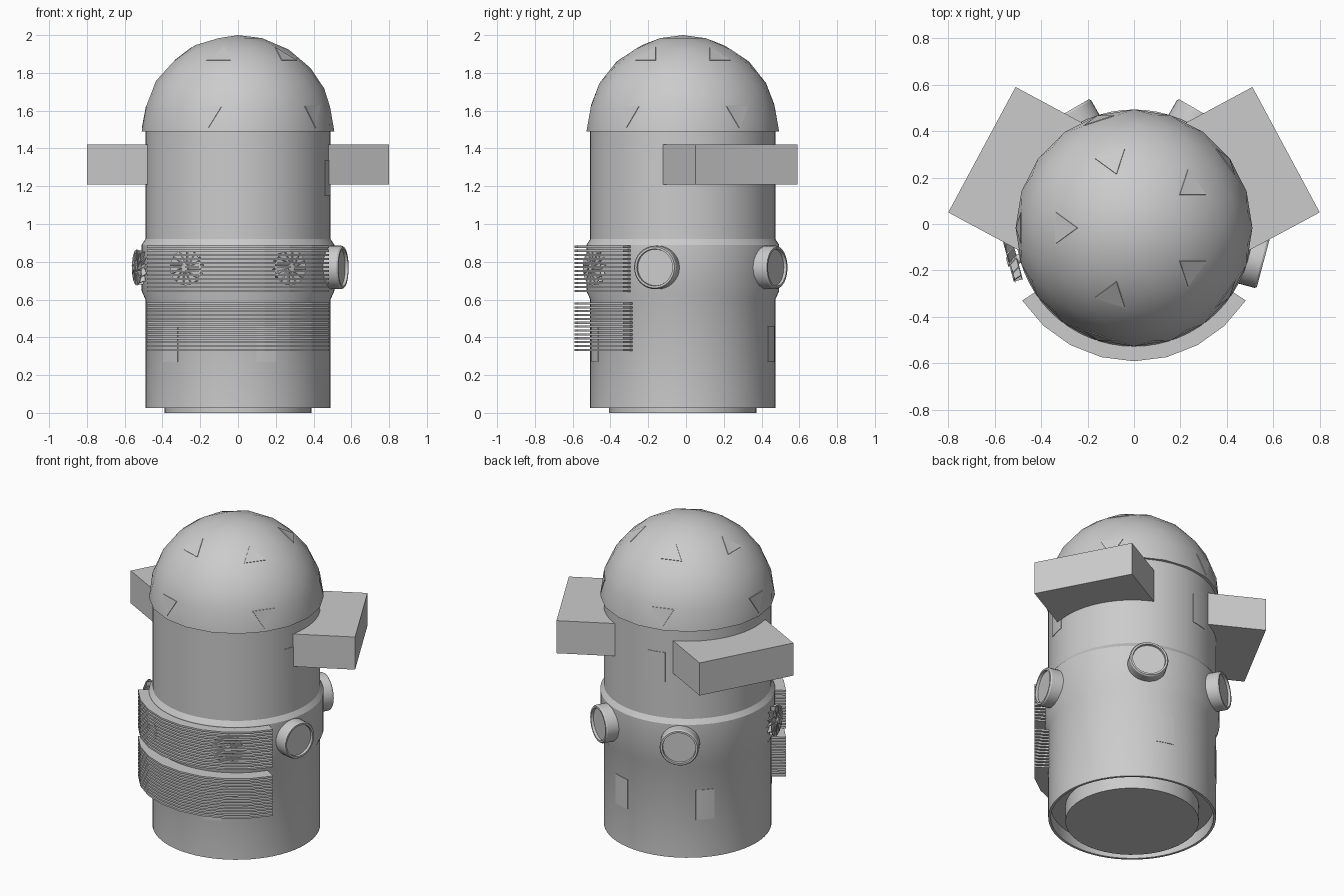
import bpy, bmesh
from math import sin, cos, pi, radians, asin
from mathutils import Matrix, Vector

if "Cube" in bpy.data.objects:
    bpy.data.objects.remove(bpy.data.objects["Cube"])

CY = -0.017  # y of the tower axis


def finish(bm, name, smooth=True, recalc=True):
    if recalc:
        bmesh.ops.recalc_face_normals(bm, faces=bm.faces)
    me = bpy.data.meshes.new(name)
    bm.to_mesh(me)
    bm.free()
    ob = bpy.data.objects.new(name, me)
    bpy.context.collection.objects.link(ob)
    if smooth:
        bpy.ops.object.select_all(action='DESELECT')
        ob.select_set(True)
        bpy.context.view_layer.objects.active = ob
        bpy.ops.object.shade_smooth_by_angle(angle=radians(30))
    return ob


def lathe(name, profile, mat, segs):
    """Revolve (radius, height) points around local z; close the ends at the axis."""
    bm = bmesh.new()
    rings = []
    for r, h in profile:
        if r == 0:
            rings.append([bm.verts.new((0, 0, h))] * segs)
        else:
            rings.append([bm.verts.new((r * cos(2 * pi * i / segs), r * sin(2 * pi * i / segs), h))
                          for i in range(segs)])
    for a, b in zip(rings, rings[1:]):
        for i in range(segs):
            j = (i + 1) % segs
            bm.faces.new(list(dict.fromkeys((a[i], a[j], b[j], b[i]))))
    bm.transform(mat)
    return finish(bm, name)


def arc_block(bm, r0, r1, a0, a1, z0, z1, segs):
    """Curved bar around the tower axis, angles in degrees."""
    rows = []
    for i in range(segs + 1):
        a = radians(a0 + (a1 - a0) * i / segs)
        rows.append([bm.verts.new((r * cos(a), CY + r * sin(a), z))
                     for r, z in ((r0, z0), (r1, z0), (r1, z1), (r0, z1))])
    for p, q in zip(rows, rows[1:]):
        for k in range(4):
            m = (k + 1) % 4
            bm.faces.new((p[k], p[m], q[m], q[k]))
    bm.faces.new(rows[0])
    bm.faces.new(rows[-1])


def radial(angle, z, dist=0.0):
    """Frame whose local z points outward from the tower at the given angle."""
    a = radians(angle)
    out = Matrix.Rotation(a, 4, 'Z') @ Matrix.Rotation(pi / 2, 4, 'Y')
    return Matrix.Translation((dist * cos(a), CY + dist * sin(a), z)) @ out


AXIS = Matrix.Translation((0, CY, 0))

# Tower wall with raised band and recessed underside, plus base plinth
lathe("tower_body", [(0, 0.10), (0.475, 0.10), (0.475, 0.025), (0.49, 0.025), (0.49, 0.60),
                     (0.51, 0.645), (0.51, 0.89), (0.49, 0.92), (0.49, 1.50), (0, 1.50)], AXIS, 64)
lathe("base_plinth", [(0, 0), (0.39, 0), (0.39, 0.12), (0, 0.12)], AXIS, 48)

# Geodesic dome with small triangular panels
bm = bmesh.new()
bmesh.ops.create_icosphere(bm, subdivisions=3, radius=0.51)
ref = bmesh.new()
bmesh.ops.create_icosphere(ref, subdivisions=1, radius=1)
dirs = [f.calc_center_median().normalized() for f in ref.faces]
ref.free()
bmesh.ops.bisect_plane(bm, geom=bm.verts[:] + bm.edges[:] + bm.faces[:], dist=1e-4,
                       plane_co=(0, 0, 0), plane_no=(0, 0, -1), clear_outer=True)
rim = [e for e in bm.edges if e.is_boundary]
bmesh.ops.contextual_create(bm, geom=rim)
panels = [f for f in bm.faces if f.calc_center_median().length > 0.3 and
          any(f.calc_center_median().normalized().dot(d) > 0.999 for d in dirs)]
bmesh.ops.recalc_face_normals(bm, faces=bm.faces)
bmesh.ops.inset_individual(bm, faces=panels, thickness=0.018, depth=0.0)
bmesh.ops.inset_individual(bm, faces=panels, thickness=0.001, depth=0.003)
bm.transform(Matrix.Translation((0, CY, 1.49)))
finish(bm, "dome")

# Two side boxes, mirrored
for side, name in ((1, "right_box"), (-1, "left_box")):
    bm = bmesh.new()
    base = [(0.51, 0.59), (0.80, 0.05), (0.448, -0.139), (0.158, 0.401)]
    lo = [bm.verts.new((side * x, y, 1.21)) for x, y in base]
    hi = [bm.verts.new((side * x, y, 1.42)) for x, y in base]
    bm.faces.new(lo)
    bm.faces.new(hi)
    for i in range(4):
        j = (i + 1) % 4
        bm.faces.new((lo[i], lo[j], hi[j], hi[i]))
    finish(bm, name, smooth=False)

# Round portholes on the band
for i, ang in enumerate((-15, 60, 120)):
    lathe(f"porthole_{i + 1}", [(0, 0.45), (0.115, 0.45), (0.115, 0.568), (0.109, 0.577),
                                (0.098, 0.577), (0.096, 0.562), (0, 0.562)],
          radial(ang, 0.77), 32)

# Bladed fans on the band
for i, ang in enumerate((-165, -120, -60)):
    lathe(f"fan_hub_{i + 1}", [(0, 0.50), (0.02, 0.50), (0.02, 0.566), (0, 0.566)], radial(ang, 0.77), 16)
    lathe(f"fan_disc_{i + 1}", [(0, 0.553), (0.095, 0.553), (0.095, 0.556), (0, 0.556)],
          radial(ang, 0.77), 24)
    bm = bmesh.new()
    for k in range(12):
        m = (radial(ang, 0.77) @ Matrix.Rotation(k * pi / 6, 4, 'Z') @
             Matrix.Translation((0.052, 0, 0.54)) @ Matrix.Rotation(radians(35), 4, 'X') @
             Matrix.Diagonal((0.075, 0.006, 0.045, 1)))
        bmesh.ops.create_cube(bm, size=1, matrix=m)
    finish(bm, f"fan_blades_{i + 1}", smooth=False)

# Two banks of curved louvre slats at the front
for name, z0, z1, count, r0 in (("upper_louvre", 0.64, 0.885, 12, 0.505),
                                ("lower_louvre", 0.328, 0.585, 13, 0.485)):
    bm = bmesh.new()
    pitch = (z1 - z0 - 0.011) / (count - 1)
    for k in range(count):
        z = z0 + k * pitch
        arc_block(bm, r0, 0.574, -147, -33, z, z + 0.011, 8)
    finish(bm, name, smooth=False)

# Thin hatches on the wall
hatches = [(-14, 1.15, 1.34), (103, 1.15, 1.34), (73, 0.27, 0.46),
           (137, 0.27, 0.46), (-137, 0.27, 0.46), (-72, 0.27, 0.46)]
for i, (ang, z0, z1) in enumerate(hatches):
    bm = bmesh.new()
    arc_block(bm, 0.48, 0.493, ang - 6.5, ang + 6.5, z0, z1, 4)
    finish(bm, f"hatch_{i + 1}")
